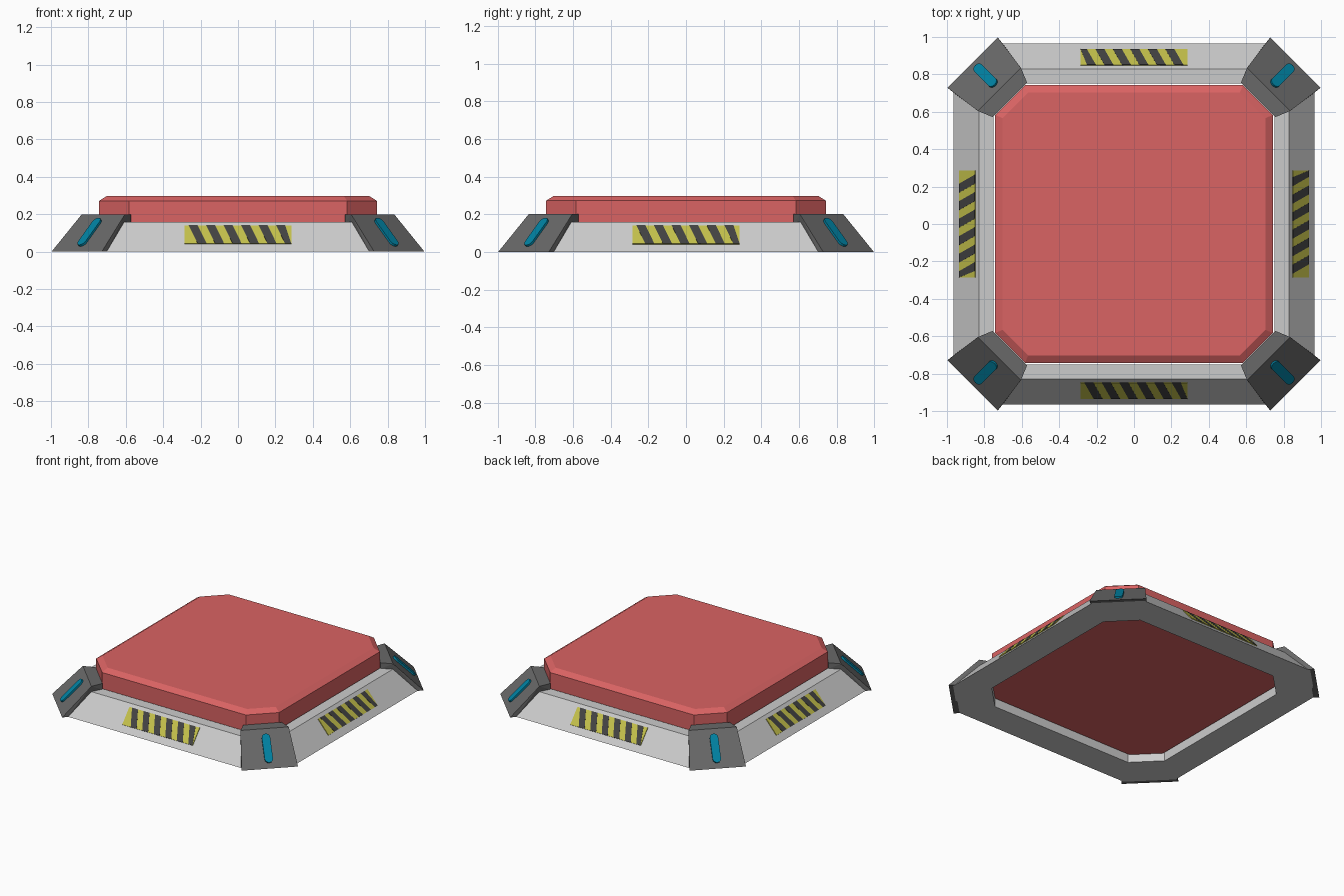
import bpy, bmesh
from math import pi, cos, sin, atan2
from mathutils import Matrix, Vector

if "Cube" in bpy.data.objects:
    bpy.data.objects.remove(bpy.data.objects["Cube"])


def material(name, color):
    m = bpy.data.materials.new(name)
    m.diffuse_color = (*color, 1)
    m.use_nodes = True
    m.node_tree.nodes["Principled BSDF"].inputs["Base Color"].default_value = m.diffuse_color
    return m


RED = material("red", (0.70, 0.125, 0.125))
DARK = material("dark_grey", (0.14, 0.14, 0.14))
LIGHT = material("light_grey", (0.6, 0.6, 0.6))
YELLOW = material("yellow", (0.55, 0.53, 0.07))
BLACK = material("stripe_dark", (0.055, 0.055, 0.055))
TEAL = material("teal", (0.0, 0.22, 0.36))


def finish(bm, name, mat, matrix=Matrix()):
    bmesh.ops.recalc_face_normals(bm, faces=bm.faces)
    me = bpy.data.meshes.new(name)
    bm.to_mesh(me)
    bm.free()
    me.materials.append(mat)
    ob = bpy.data.objects.new(name, me)
    ob.matrix_world = matrix
    bpy.context.collection.objects.link(ob)
    return ob


def loft(rings, name, mat, closed=False, matrix=Matrix()):
    """Bridge rings of equal length; cap the ends, or close into a loop."""
    bm = bmesh.new()
    vs = [[bm.verts.new(p) for p in r] for r in rings]
    n = len(rings[0])
    pairs = list(zip(vs, vs[1:])) + ([(vs[-1], vs[0])] if closed else [])
    for a, b in pairs:
        for i in range(n):
            j = (i + 1) % n
            bm.faces.new((a[i], a[j], b[j], b[i]))
    if not closed:
        bm.faces.new(vs[0])
        bm.faces.new(vs[-1])
    return finish(bm, name, mat, matrix)


def octagon(a, c, z):
    """Square of half size a with corners cut at distance c."""
    pts = []
    for k in range(4):
        r = Matrix.Rotation(k * pi / 2, 3, 'Z')
        pts += [r @ Vector((a, -c, z)), r @ Vector((a, c, z))]
    return pts


def plate(outline, z0, z1, name, mat, matrix):
    return loft([[(x, y, z) for x, y in outline] for z in (z0, z1)], name, mat, matrix=matrix)


def on_slope(dist, z, tilt, turn):
    """Local x along the side, y up the slope, z out of it."""
    return (Matrix.Rotation(turn, 4, 'Z') @ Matrix.Translation((0, -dist, z))
            @ Matrix.Rotation(tilt, 4, 'X'))


# Sloped base frame with open octagonal centre
TOP = 0.158
loft([octagon(0.965, 0.72, 0), octagon(0.83, 0.664, TOP),
      octagon(0.75, 0.576, TOP), octagon(0.75, 0.576, 0)],
     "base_frame", LIGHT, closed=True)

# Red pad, sunk into the frame, with bevelled top edge
loft([octagon(0.742, 0.583, 0.058), octagon(0.742, 0.583, 0.272),
      octagon(0.703, 0.566, 0.297)], "red_pad", RED)

# Outlines for warning panel and rounded light
W, H = 0.285, 0.0645
panel = [(-W, -H), (W, -H), (W, H), (-W, H)]
R, L = 0.028, 0.075
light = [(R * cos(t), L + R * sin(t)) for t in (i * pi / 6 for i in range(7))]
light += [(-x, -y) for x, y in light]

# Corner block section: radial distance, height, half width
section = [(1.22, 0, 0.19), (1.018, 0.2, 0.163), (0.938, 0.2, 0.13),
           (0.938, 0.155, 0.13), (1.18, 0, 0.186)]

for k in range(4):
    turn = k * pi / 2

    # Hazard panel on each side
    m = on_slope(0.889, 0.089, atan2(TOP, 0.135), turn)
    plate(panel, -0.005, 0.005, f"hazard_panel_{k}", YELLOW, m)
    for i in range(6):
        x = (i - 2.5) * 0.0935 + 0.018
        s = [(x, -H), (min(x + 0.048, W), -H), (x, H), (x - 0.048, H)]
        plate(s, -0.004, 0.0058, f"hazard_stripe_{k}_{i}", BLACK, m)

    # Corner block
    bm = bmesh.new()
    for u, z, v in section:
        for sgn in (-1, 1):
            bm.verts.new((sgn * v, -u, z))
    bmesh.ops.convex_hull(bm, input=bm.verts)
    bmesh.ops.dissolve_limit(bm, angle_limit=0.02, verts=bm.verts, edges=bm.edges)
    finish(bm, f"corner_block_{k}", DARK, Matrix.Rotation(turn + pi / 4, 4, 'Z'))

    # Corner light
    m = on_slope(1.119, 0.1, atan2(0.2, 0.202), turn + pi / 4)
    plate(light, -0.01, 0.012, f"corner_light_{k}", TEAL, m)
